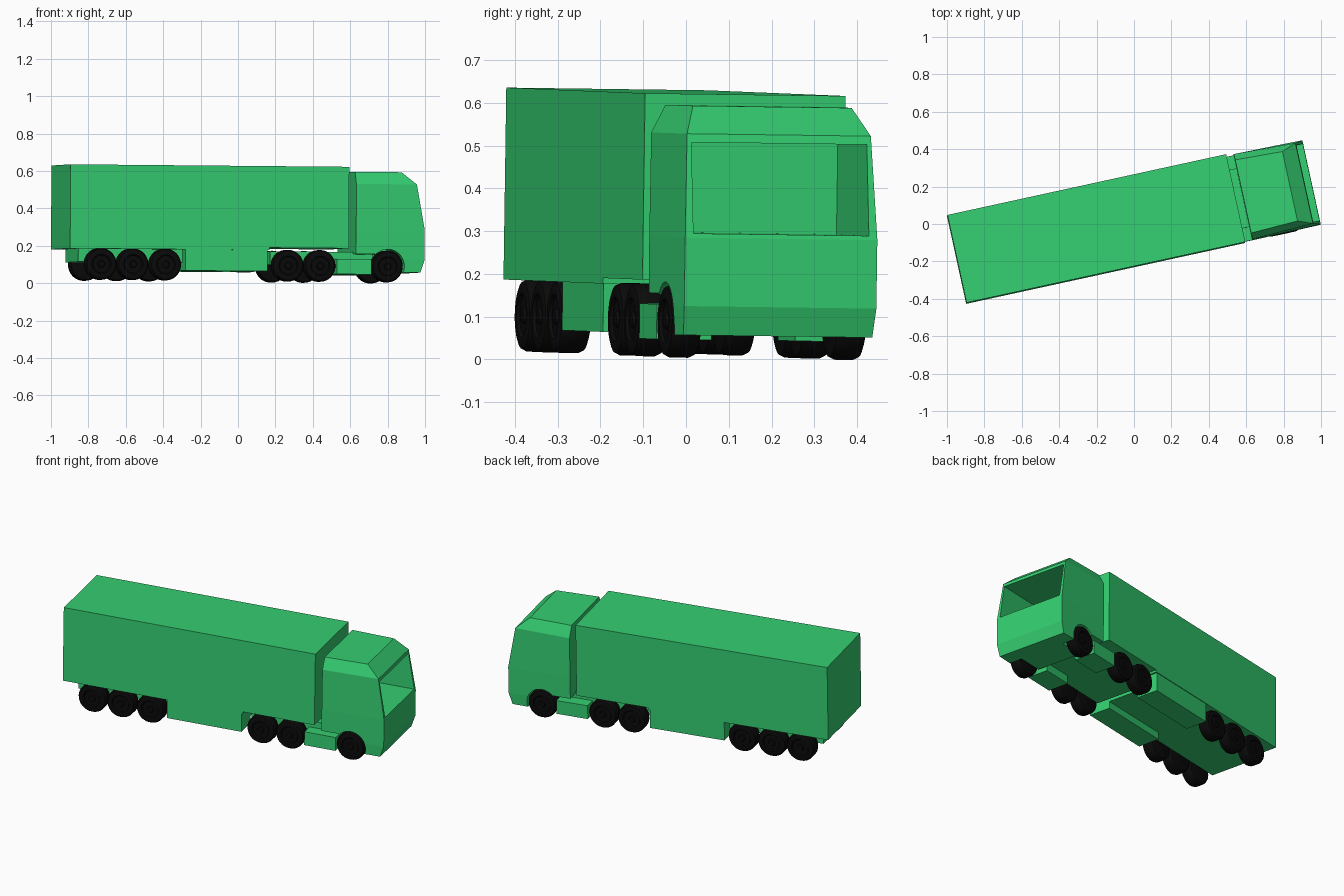
import bpy, bmesh, math
from mathutils import Matrix, Vector

cube = bpy.data.objects.get("Cube")
if cube:
    bpy.data.objects.remove(cube, do_unlink=True)


def make_material(name, rgb):
    mat = bpy.data.materials.new(name)
    mat.use_nodes = True
    mat.diffuse_color = (*rgb, 1)
    bsdf = mat.node_tree.nodes["Principled BSDF"]
    bsdf.inputs["Base Color"].default_value = (*rgb, 1)
    bsdf.inputs["Roughness"].default_value = 0.7
    return mat


GREEN = make_material("body green", (0.035, 0.62, 0.165))
BLACK = make_material("tyre black", (0.003, 0.003, 0.003))
parts = []


def finish(bm, name, mat):
    bmesh.ops.recalc_face_normals(bm, faces=bm.faces)
    mesh = bpy.data.meshes.new(name)
    bm.to_mesh(mesh)
    bm.free()
    mesh.materials.append(mat)
    obj = bpy.data.objects.new(name, mesh)
    bpy.context.collection.objects.link(obj)
    parts.append(obj)
    return obj


def prism(name, profile, v0, v1, mat=GREEN):
    """Side profile of (forward, up) points, extruded across the truck."""
    bm = bmesh.new()
    face = bm.faces.new([bm.verts.new((u, v0, w)) for u, w in profile])
    new = bmesh.ops.extrude_face_region(bm, geom=[face])["geom"]
    bmesh.ops.translate(bm, vec=(0, v1 - v0, 0),
                        verts=[g for g in new if isinstance(g, bmesh.types.BMVert)])
    return finish(bm, name, mat)


def box(name, u0, u1, v0, v1, w0, w1):
    return prism(name, [(u0, w0), (u1, w0), (u1, w1), (u0, w1)], v0, v1)


def lathe(name, profile, centre, steps, mat):
    """Spin (radius, across) points around the crosswise axis."""
    bm = bmesh.new()
    verts = [bm.verts.new((r, a, 0)) for r, a in profile]
    edges = [bm.edges.new(pair) for pair in zip(verts, verts[1:])]
    bmesh.ops.spin(bm, geom=verts + edges, cent=(0, 0, 0), axis=(0, 1, 0),
                   angle=math.tau, steps=steps, use_duplicate=False)
    bmesh.ops.remove_doubles(bm, verts=bm.verts, dist=1e-5)
    bmesh.ops.translate(bm, vec=centre, verts=bm.verts)
    return finish(bm, name, mat)


def cut(target, cutter):
    mod = target.modifiers.new("cut", "BOOLEAN")
    mod.operation, mod.solver, mod.object = "DIFFERENCE", "EXACT", cutter
    bpy.context.view_layer.objects.active = target
    bpy.ops.object.modifier_apply(modifier=mod.name)
    parts.remove(cutter)
    bpy.data.objects.remove(cutter, do_unlink=True)


AXLE_W, FRONT_AXLE = 0.093, 0.768
CAB_REAR = 0.594

# Trailer with a raised front underside
prism("trailer_box", [(-0.972, 0.175), (0.12, 0.175), (0.12, 0.188),
                      (0.553, 0.188), (0.553, 0.624), (-0.972, 0.624)], -0.24, 0.24)
box("trailer_chassis", -0.91, 0.11, -0.16, 0.16, 0.105, 0.177)
box("tractor_chassis", 0.14, 0.70, -0.16, 0.16, 0.10, 0.17)

# Cab shell: height, front position, front half width, rear half width
cab_layers = [(0.062, 0.948, 0.226, 0.232), (0.13, 0.97, 0.23, 0.233),
              (0.29, 0.97, 0.23, 0.234), (0.533, 0.928, 0.22, 0.233),
              (0.598, 0.85, 0.19, 0.2)]
bm = bmesh.new()
rings = [[bm.verts.new(p) for p in ((CAB_REAR, -rear, w), (front, -half, w),
                                    (front, half, w), (CAB_REAR, rear, w))]
         for w, front, half, rear in cab_layers]
for low, high in zip(rings, rings[1:]):
    for i in range(4):
        j = (i + 1) % 4
        bm.faces.new((low[i], low[j], high[j], high[i]))
bm.faces.new(rings[0])
bm.faces.new(rings[-1])
cab = finish(bm, "cab", GREEN)

# Open windscreen, interior, rear step and wheel arches
cut(cab, prism("interior_cutter", [(0.612, 0.3), (1.05, 0.3), (1.05, 0.513),
                                   (0.612, 0.513)], -0.21, 0.21))
cut(cab, box("step_cutter", 0.55, 0.70, -0.3, 0.3, 0.0, 0.158))
for side in (-1, 1):
    cut(cab, lathe("arch_cutter", [(0, -0.1), (0.092, -0.1), (0.092, 0.1), (0, 0.1)],
                   Vector((FRONT_AXLE, side * 0.245, AXLE_W)), 32, GREEN))

# Paired side tanks and skirts
for side, label in ((1, "left"), (-1, "right")):
    box(f"{label}_tank", 0.49, 0.68, side * 0.10, side * 0.232, 0.05, 0.132)
    box(f"{label}_skirt", -0.34, 0.11, side * 0.10, side * 0.236, 0.062, 0.177)

# Wheels with rounded shoulders and a shallow hub recess
tyre = [(0, -0.038), (0.068, -0.038), (0.079, -0.034), (0.085, -0.022),
        (0.085, 0.022), (0.079, 0.034), (0.068, 0.038), (0.052, 0.037),
        (0.047, 0.03), (0.02, 0.03), (0.016, 0.036), (0, 0.036)]
axles = {"trailer_rear": -0.798, "trailer_middle": -0.624, "trailer_front": -0.445,
         "drive_rear": 0.225, "drive_front": 0.40, "steering": FRONT_AXLE}
for label, u in axles.items():
    for side, name in ((1, "left"), (-1, "right")):
        wheel = lathe(f"{label}_{name}_wheel", [(r, a * side) for r, a in tyre],
                      Vector((u, side * 0.197, AXLE_W)), 32, BLACK)
        bpy.ops.object.select_all(action="DESELECT")
        wheel.select_set(True)
        bpy.context.view_layer.objects.active = wheel
        bpy.ops.object.shade_smooth_by_angle(angle=math.radians(35))

# Set the whole truck at its heading, with a slight lean
placement = (Matrix.Translation((0, 0.012, 0)) @ Matrix.Rotation(math.radians(12.3), 4, "Z")
             @ Matrix.Rotation(math.radians(0.5), 4, "Y")
             @ Matrix.Rotation(math.radians(-0.75), 4, "X"))
for obj in parts:
    obj.matrix_world = placement
